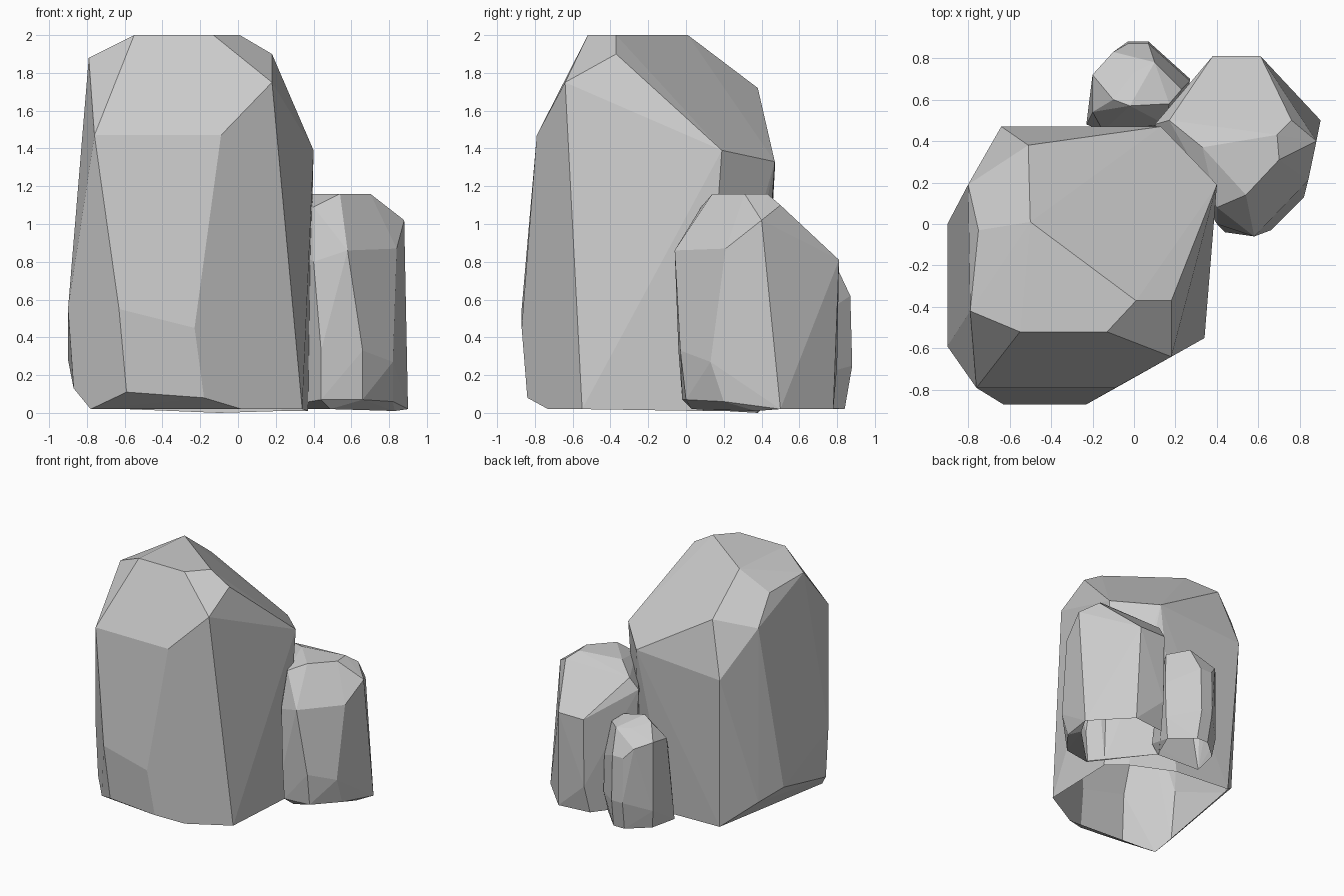
import bpy, bmesh

# Each stone is the convex hull of its chipped corners, left open underneath
def stone(name, corners):
    bm = bmesh.new()
    for c in corners:
        bm.verts.new(c)
    bmesh.ops.convex_hull(bm, input=bm.verts[:])
    bmesh.ops.recalc_face_normals(bm, faces=bm.faces[:])
    base = [f for f in bm.faces if all(v.co.z < .04 for v in f.verts)]
    bmesh.ops.delete(bm, geom=base, context='FACES')
    loose = [v for v in bm.verts if not v.link_faces]
    bmesh.ops.delete(bm, geom=loose, context='VERTS')
    bmesh.ops.dissolve_limit(bm, angle_limit=0.03, verts=bm.verts[:], edges=bm.edges[:])
    me = bpy.data.meshes.new(name)
    bm.to_mesh(me)
    bm.free()
    bpy.context.collection.objects.link(bpy.data.objects.new(name, me))

# Large boulder: crown, shoulders, belly, base
stone("large_boulder", [
    (-.55, -.52, 2), (-.13, -.52, 2), (.01, -.37, 2), (-.5, .01, 2),
    (-.79, -.42, 1.88), (-.75, -.03, 1.85), (.18, -.37, 1.9), (.18, -.64, 1.75),
    (-.51, .38, 1.72), (-.8, .19, 1.65), (-.76, -.79, 1.47), (-.09, -.79, 1.47),
    (.4, .19, 1.39), (.13, .47, 1.33), (-.64, .47, 1.28),
    (-.63, -.87, .55), (-.23, -.87, .45), (-.9, -.59, .55), (-.9, 0, .28),
    (-.8, .19, .2), (-.87, -.6, .13), (-.59, -.84, .11), (-.18, -.84, .08),
    (-.78, -.68, .02), (.02, -.73, .02), (.34, -.55, .02), (.37, .09, .01),
    (.23, .21, .01), (-.1, .38, 0), (-.59, .4, .02)])

# Medium boulder behind on the right
stone("medium_boulder", [
    (.33, .37, 1.16), (.54, .14, 1.16), (.7, .31, 1.16), (.69, .43, 1.16),
    (.17, .5, 1.1), (.1, .48, 1.01), (.4, .08, 1.09), (.76, .5, 1.1),
    (.88, .4, 1.02), (.84, .21, .87), (.58, -.06, .86), (.38, .81, .81),
    (.61, .81, .81), (.4, 0, .8), (.44, -.04, .33), (.66, -.03, .33),
    (.82, .13, .27), (.38, .8, .25), (.44, -.02, .07), (.66, 0, .07),
    (.82, .2, .06), (.49, .03, .02), (.83, .37, .01), (.9, .5, .02),
    (.63, .78, .02), (.36, .75, .02), (.15, .47, .02), (.38, .1, .1)])

# Small boulder at the back
stone("small_boulder", [
    (.17, .58, .83), (-.02, .57, .87), (-.1, .6, .84), (.1, .78, .81),
    (0, .73, .81), (.23, .65, .78), (-.2, .54, .71), (-.2, .72, .74),
    (-.1, .83, .7), (-.03, .87, .62), (.07, .87, .62), (.27, .69, .5),
    (-.2, .72, .17), (-.03, .88, .25), (.07, .88, .25), (.27, .7, .2),
    (.24, .68, .03), (.08, .84, .02), (-.02, .84, .02), (-.18, .7, .02),
    (-.23, .48, .02), (.2, .45, .1), (-.15, .45, .6), (.15, .48, .7),
    (.15, .46, .02)])
